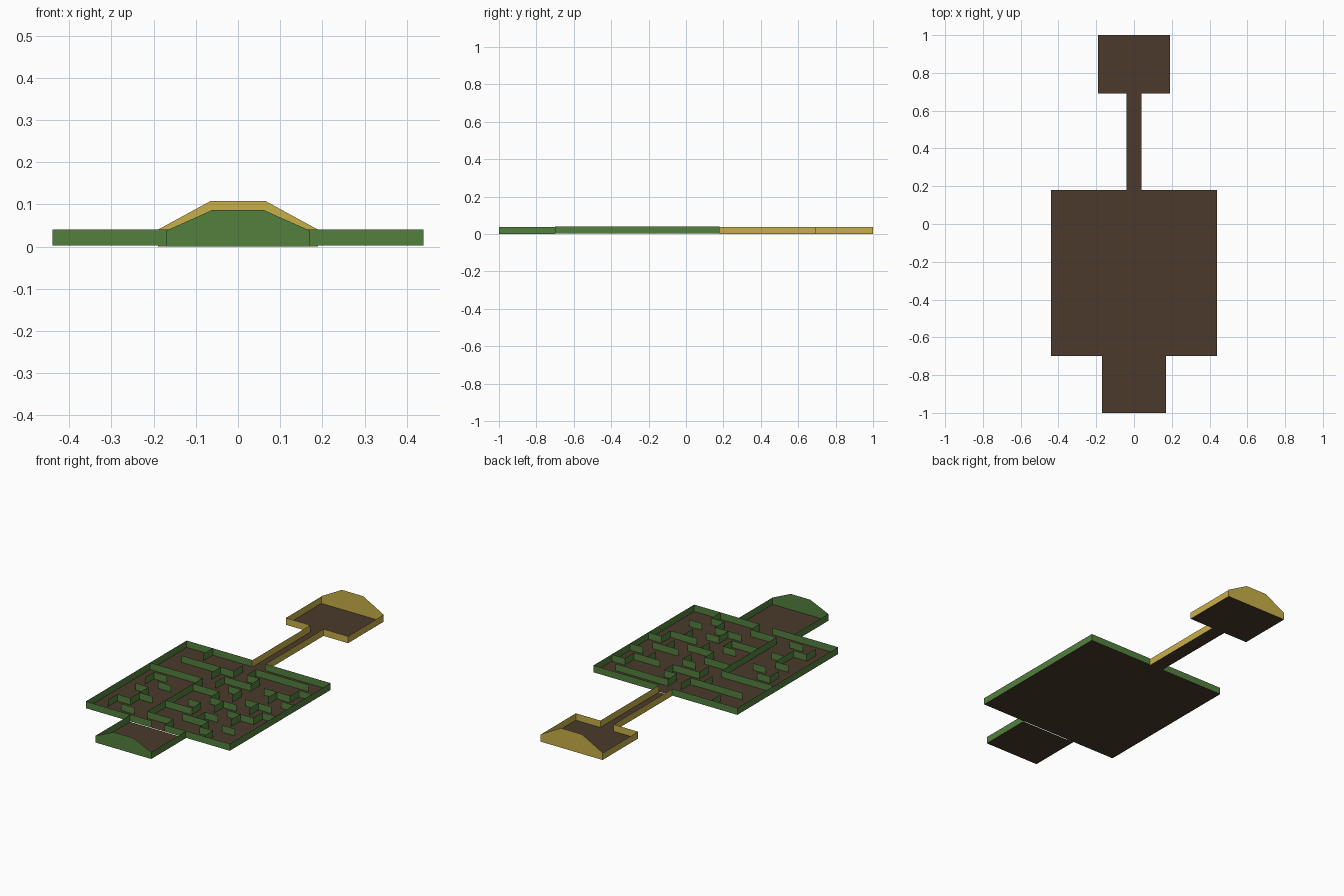
import bpy

if "Cube" in bpy.data.objects:
    bpy.data.objects.remove(bpy.data.objects["Cube"])


def material(name, rgb):
    m = bpy.data.materials.new(name)
    m.diffuse_color = (*rgb, 1)
    m.use_nodes = True
    m.node_tree.nodes["Principled BSDF"].inputs["Base Color"].default_value = m.diffuse_color
    return m


GREEN = material("hedge_green", (0.085, 0.216, 0.048))
YELLOW = material("sand_yellow", (0.58, 0.43, 0.065))
BROWN = material("soil_brown", (0.07, 0.042, 0.025))


def sheet_object(name, faces, mat):
    verts, polys = [], []
    for f in faces:
        polys.append(range(len(verts), len(verts) + len(f)))
        verts += f
    me = bpy.data.meshes.new(name)
    me.from_pydata(verts, [], [list(p) for p in polys])
    me.materials.append(mat)
    ob = bpy.data.objects.new(name, me)
    bpy.context.collection.objects.link(ob)
    return ob


def wall(x0, y0, x1, y1, z0=0.0, z1=0.038):
    # Thin upright sheet, facing right of its direction of travel
    return [(x0, y0, z0), (x1, y1, z0), (x1, y1, z1), (x0, y0, z1)]


def floor(name, hx, y0, y1, z=0.0):
    sheet_object(name, [[(-hx, y0, z), (hx, y0, z), (hx, y1, z), (-hx, y1, z)]], BROWN)


def gable(hx, y, top_hx, low, high, s):
    # Six-sided end wall; s sets which way it faces
    return [(s * x, y, z) for x, z in ((-hx, 0), (hx, 0), (hx, low),
                                       (top_hx, high), (-top_hx, high), (-hx, low))]


H, C = 0.44, 0.04                # maze half width, corridor half width
Y0, Y1 = -0.70, 0.18             # maze front and back
Y2 = 0.69                        # front of the far room
CELL = 0.08
Z0, Z1 = 0.003, 0.041

# Floors
floor("maze_floor", H, Y0, Y1, Z0)
floor("entry_floor", 0.17, -1, Y0)
floor("corridor_floor", C, Y1, Y2)
floor("end_room_floor", 0.19, Y2, 1)

# Entry room: two sides and a raised front wall
sheet_object("entry_room_walls", [wall(0.17, -1, 0.17, Y0), wall(-0.17, Y0, -0.17, -1),
                                  gable(0.17, -1, 0.06, 0.038, 0.087, 1)], GREEN)

# Maze border with openings front and back
sheet_object("maze_border", [
    wall(H, Y0, H, Y1, Z0, Z1), wall(-H, Y1, -H, Y0, Z0, Z1),
    wall(-H, Y0, -C, Y0, Z0, Z1), wall(C, Y0, H, Y0, Z0, Z1),
    wall(H, Y1, C, Y1, Z0, Z1), wall(-C, Y1, -H, Y1, Z0, Z1)], GREEN)

# Corridor and end room
sheet_object("corridor_walls", [wall(C, Y1, C, Y2), wall(-C, Y2, -C, Y1)], YELLOW)
sheet_object("end_room_walls", [
    wall(0.19, Y2, 0.19, 1), wall(-0.19, 1, -0.19, Y2),
    wall(-0.19, Y2, -C, Y2), wall(C, Y2, 0.19, Y2),
    gable(0.19, 1, 0.065, 0.04, 0.108, -1)], YELLOW)

# Maze plan: walls across, one row per grid line from back to front
ACROSS = ["......----.",
          ".----.-...-",
          ".....--.--.",
          "----..-...-",
          ".-..--..--.",
          "..-...--..-",
          ".-...-..--.",
          "..-.--.-...",
          ".-....--.-.",
          "..-.--..-.."]
# Walls along, one row per cell row from back to front
ALONG = [".|........",
         "....||....",
         "...|..|..|",
         "....|...|.",
         "...|..|...",
         "|..|.|..|.",
         "...|..|..|",
         ".|.|.|..|.",
         ".|.|..|...",
         "|..|...|..",
         ".....|..|."]


def runs(text):
    # Start and end of each unbroken run of wall marks
    start = None
    for i, ch in enumerate(text + "."):
        if ch != "." and start is None:
            start = i
        elif ch == "." and start is not None:
            yield start, i
            start = None


inner = []
for r, row in enumerate(ACROSS):
    y = Y1 - (r + 1) * CELL
    for a, b in runs(row):
        inner.append(wall(-H + a * CELL, y, -H + b * CELL, y, Z0, Z1))
for c in range(10):
    x = -H + (c + 1) * CELL
    for a, b in runs("".join(row[c] for row in ALONG)):
        inner.append(wall(x, Y1 - b * CELL, x, Y1 - a * CELL, Z0, Z1))
sheet_object("maze_inner_walls", inner, GREEN)
